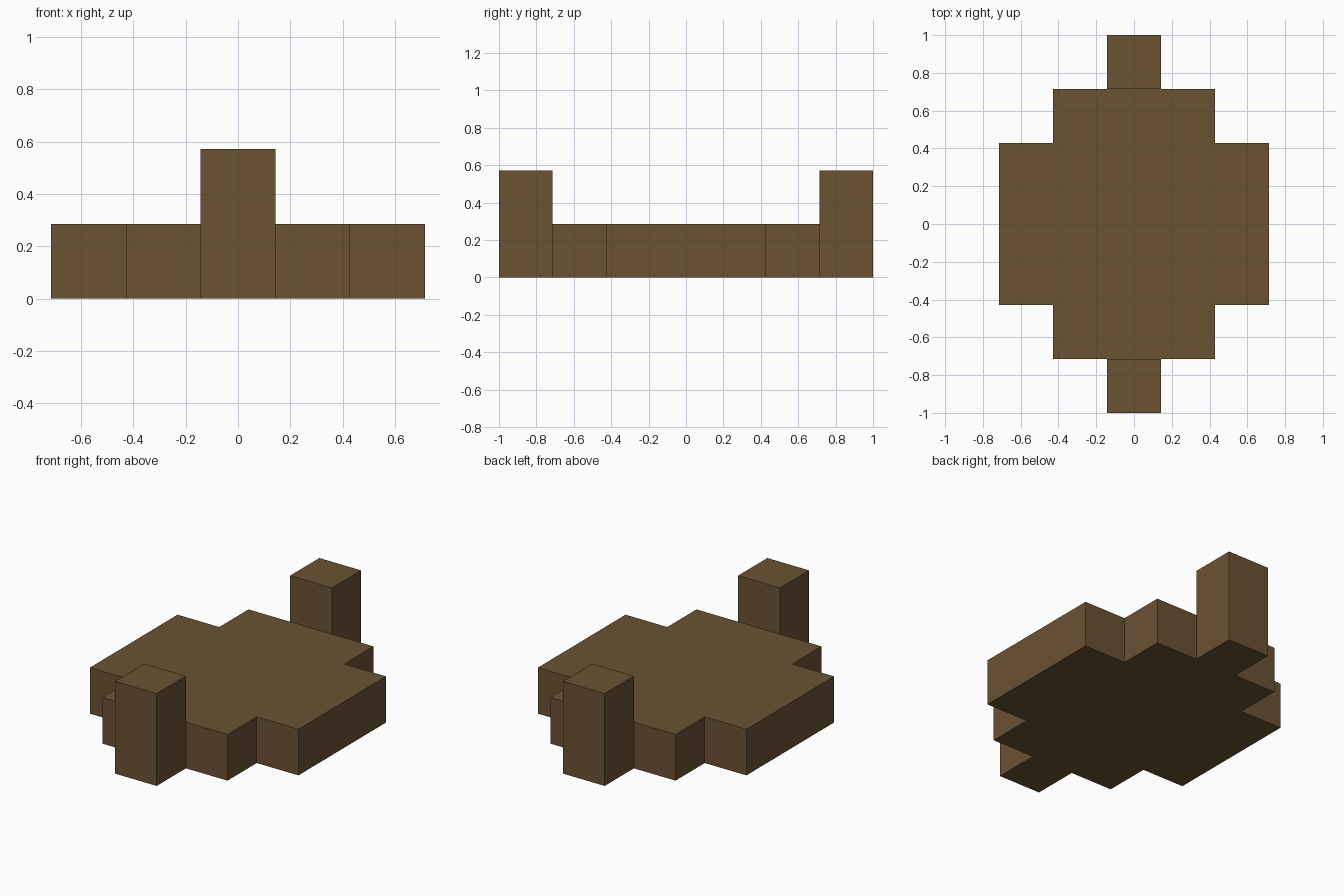
import bpy
import bmesh

cube = bpy.data.objects.get("Cube")
if cube:
    bpy.data.objects.remove(cube, do_unlink=True)

UNIT = 2 / 7  # one block

wood = bpy.data.materials.new("brown_wood")
wood.use_nodes = True
colour = (0.145, 0.085, 0.034, 1)
wood.diffuse_color = colour
wood.node_tree.nodes["Principled BSDF"].inputs["Base Color"].default_value = colour


def prism(name, outline, height):
    """Extrude an outline, given in blocks, up from the ground."""
    bm = bmesh.new()
    base = bm.faces.new([bm.verts.new((x * UNIT, y * UNIT, 0)) for x, y in outline])
    top = bmesh.ops.extrude_face_region(bm, geom=[base], use_keep_orig=True)
    verts = [v for v in top["geom"] if isinstance(v, bmesh.types.BMVert)]
    bmesh.ops.translate(bm, verts=verts, vec=(0, 0, height * UNIT))
    bmesh.ops.recalc_face_normals(bm, faces=bm.faces)
    mesh = bpy.data.meshes.new(name)
    bm.to_mesh(mesh)
    bm.free()
    mesh.materials.append(wood)
    obj = bpy.data.objects.new(name, mesh)
    bpy.context.collection.objects.link(obj)
    return obj


def mirrored(corner):
    """Repeat one corner's points around all four quadrants."""
    ring = []
    for sx, sy in ((1, 1), (-1, 1), (-1, -1), (1, -1)):
        points = corner if sx * sy > 0 else corner[::-1]
        ring += [(sx * x, sy * y) for x, y in points]
    return ring


# Stepped hull, one block high
prism("hull", mirrored([(2.5, 1.5), (1.5, 1.5), (1.5, 2.5)]), 1)

# Tall posts at the two ends, two blocks high
for name, y in (("front_post", -3), ("back_post", 3)):
    prism(name, [(x, y + dy) for x, dy in mirrored([(0.5, 0.5)])], 2)
